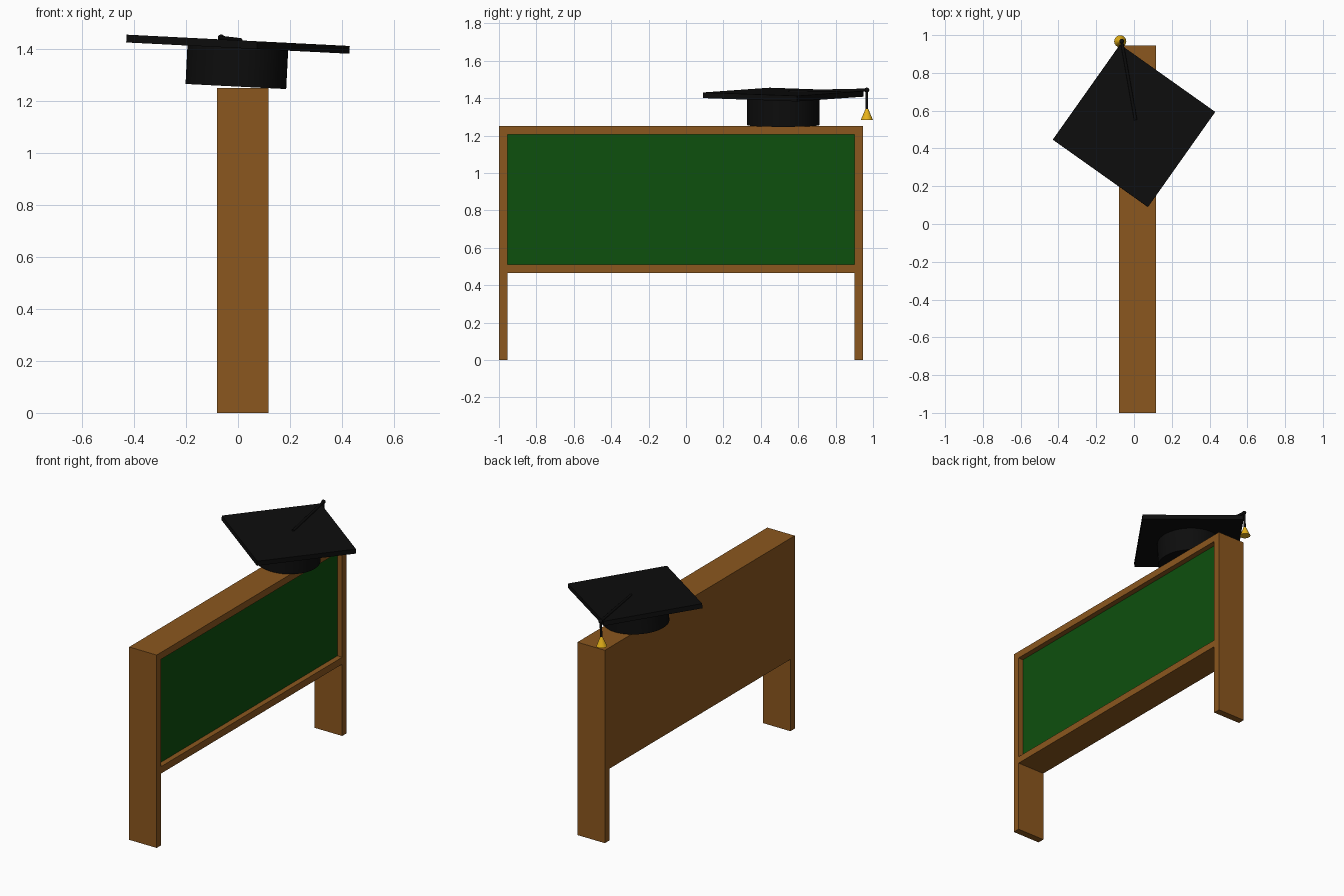
import bpy, bmesh, math
from mathutils import Matrix, Vector

if "Cube" in bpy.data.objects:
    bpy.data.objects.remove(bpy.data.objects["Cube"])


def material(name, rgb):
    m = bpy.data.materials.new(name)
    m.diffuse_color = (*rgb, 1)
    m.use_nodes = True
    m.node_tree.nodes["Principled BSDF"].inputs["Base Color"].default_value = m.diffuse_color
    return m


WOOD = material("wood", (0.26, 0.095, 0.013))
GREEN = material("board_green", (0.004, 0.08, 0.004))
BLACK = material("black_cloth", (0.004, 0.004, 0.004))
GOLD = material("gold", (0.80, 0.45, 0.01))


def finish(name, bm, mat, matrix=Matrix(), smooth=False):
    bmesh.ops.recalc_face_normals(bm, faces=bm.faces)
    me = bpy.data.meshes.new(name)
    bm.to_mesh(me)
    bm.free()
    ob = bpy.data.objects.new(name, me)
    bpy.context.collection.objects.link(ob)
    me.materials.append(mat)
    ob.matrix_world = matrix
    if smooth:
        bpy.ops.object.select_all(action='DESELECT')
        ob.select_set(True)
        bpy.context.view_layer.objects.active = ob
        bpy.ops.object.shade_smooth_by_angle(angle=math.radians(35))
    return ob


def box(name, center, size, mat, matrix=Matrix()):
    bm = bmesh.new()
    bmesh.ops.create_cube(bm, size=1, matrix=Matrix.Translation(center) @ Matrix.Diagonal((*size, 1)))
    return finish(name, bm, mat, matrix)


def rod(name, a, b, r1, r2, mat, matrix, sides=16):
    a, b = Vector(a), Vector(b)
    rot = (b - a).to_track_quat('Z', 'Y').to_matrix().to_4x4()
    bm = bmesh.new()
    bmesh.ops.create_cone(bm, cap_ends=True, segments=sides, radius1=r1, radius2=r2,
                          depth=(b - a).length, matrix=Matrix.Translation((a + b) / 2) @ rot)
    return finish(name, bm, mat, matrix, smooth=True)


# Wooden frame: front face cells without the leg gap, extruded back, panel recessed
BACK, FRONT, RECESS = -0.08, 0.117, 0.04
ys = (-1.0, -0.955, 0.9, 0.945)
zs = (0.0, 0.465, 0.51, 1.205, 1.25)
bm = bmesh.new()
grid = [[bm.verts.new((FRONT, y, z)) for z in zs] for y in ys]
for i in range(3):
    for j in range(4):
        if (i, j) == (1, 0):
            continue
        f = bm.faces.new((grid[i][j], grid[i + 1][j], grid[i + 1][j + 1], grid[i][j + 1]))
        if (i, j) == (1, 2):
            panel = f
ext = bmesh.ops.extrude_face_region(bm, geom=bm.faces[:], use_keep_orig=True)
back = [v for v in ext['geom'] if isinstance(v, bmesh.types.BMVert)]
bmesh.ops.translate(bm, verts=back, vec=(BACK - FRONT, 0, 0))
inner = bmesh.ops.extrude_discrete_faces(bm, faces=[panel])['faces'][0]
bmesh.ops.translate(bm, verts=inner.verts[:], vec=(-RECESS, 0, 0))
bmesh.ops.dissolve_limit(bm, angle_limit=0.01, verts=bm.verts[:], edges=bm.edges[:])
finish("board_frame", bm, WOOD)

# Green writing surface
box("writing_surface", (FRONT - RECESS, (ys[1] + ys[2]) / 2, (zs[2] + zs[3]) / 2),
    (0.01, ys[2] - ys[1], zs[3] - zs[2]), GREEN)

# Cap, built in its own slightly tilted frame
CAP = Matrix.Translation((0, 0.52, 1.419)) @ Matrix.Rotation(math.radians(2.9), 4, 'Y')
TURN = Matrix.Rotation(math.radians(-35.3), 4, 'Z')
box("cap_top", (0, 0, 0), (0.617, 0.617, 0.03), BLACK, CAP @ TURN)
rod("cap_band", (0, 0, -0.163), (0, 0, -0.005), 0.194, 0.194, BLACK, CAP, 48)

# Tassel: cord over the top, knot, hanging cord and gold end
knot = Vector((-0.066, 0.447, 0.021))
rod("top_cord", (0.008, 0.03, 0.016), knot, 0.008, 0.008, BLACK, CAP)
rod("hanging_cord", knot, knot + Vector((0, 0, -0.11)), 0.007, 0.007, BLACK, CAP)
rod("tassel_end", knot + Vector((0, 0, -0.159)), knot + Vector((0, 0, -0.1)), 0.032, 0.007, GOLD, CAP, 24)
bm = bmesh.new()
bmesh.ops.create_uvsphere(bm, u_segments=16, v_segments=10, radius=0.013, matrix=Matrix.Translation(knot))
finish("cord_knot", bm, BLACK, CAP, smooth=True)
